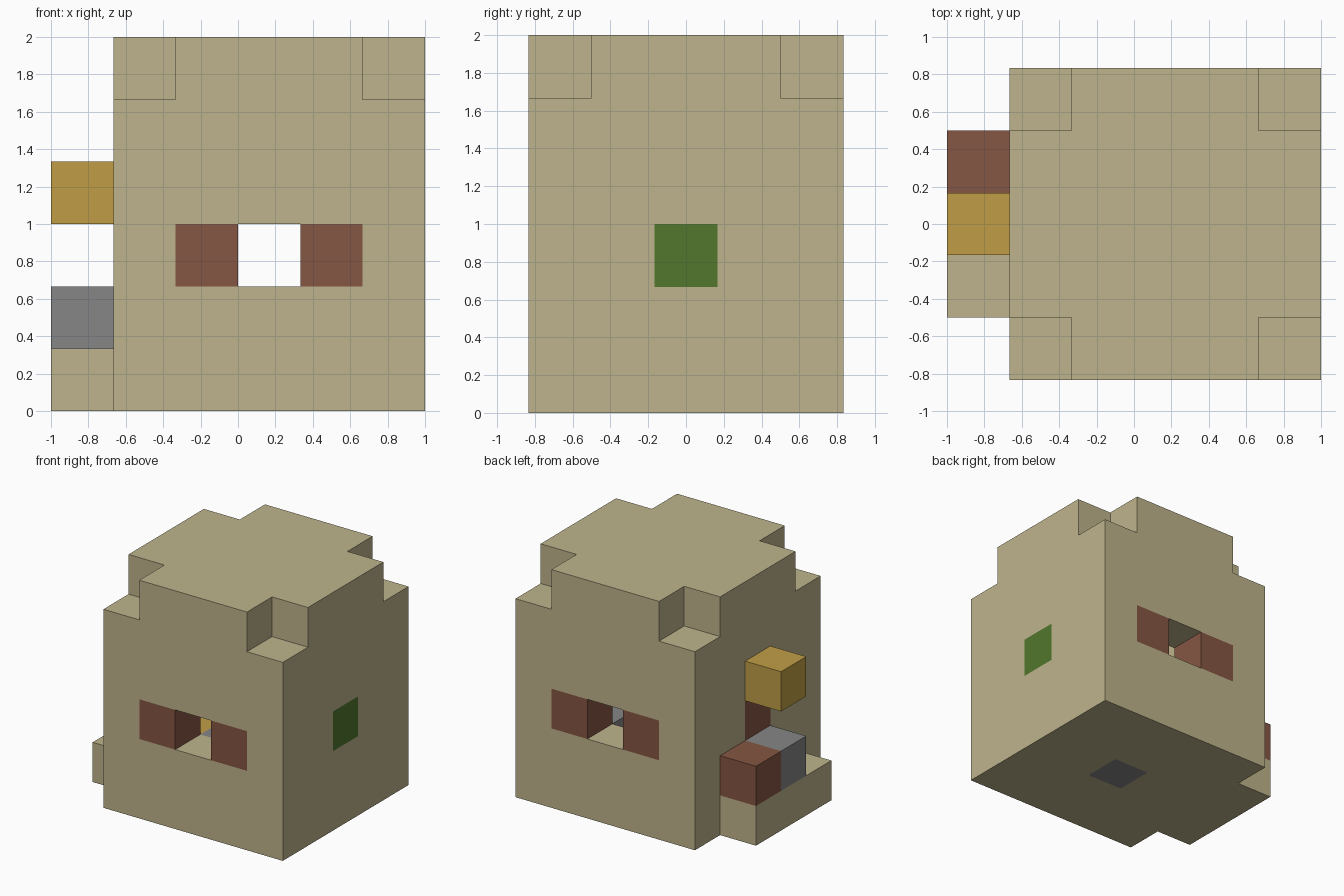
import bpy
import bmesh
from mathutils import Vector

cube = bpy.data.objects.get("Cube")
if cube:
    bpy.data.objects.remove(cube, do_unlink=True)

UNIT = 1 / 3                       # block size
ORIGIN = Vector((-1, -2.5 * UNIT, 0))


def linear(c):
    c /= 255
    return c / 12.92 if c <= 0.04045 else ((c + 0.055) / 1.055) ** 2.4


def material(name, *rgb):
    m = bpy.data.materials.new(name)
    m.use_nodes = True
    color = [linear(c) for c in rgb] + [1]
    m.diffuse_color = color
    bsdf = m.node_tree.nodes["Principled BSDF"]
    bsdf.inputs["Base Color"].default_value = color
    bsdf.inputs["Roughness"].default_value = 0.9
    return m


MATS = {
    "sand": material("sandstone", 190, 180, 140),
    "wood": material("brown_wood", 133, 86, 66),
    "gold": material("golden_wood", 192, 158, 70),
    "stone": material("grey_stone", 134, 134, 134),
    "green": material("leaf_green", 83, 119, 45),
}
NAMES = list(MATS)


def blocks(xs, ys, zs, color):
    return {(x, y, z): color for x in xs for y in ys for z in zs}


# Hollow house: solid block, room carved out, roof corners notched
house = blocks(range(1, 6), range(5), range(6), "sand")
for cell in blocks(range(2, 5), range(1, 4), range(1, 5), ""):
    del house[cell]
for cell in blocks((1, 5), (0, 4), (5,), ""):
    del house[cell]

# Windows front and back: opening between two wooden shutters
for y in (0, 4):
    del house[(3, y, 2)]
    house.update(blocks((2, 4), (y,), (2,), "wood"))

# Door, side panel and floor stone
house.update(blocks((1,), (2,), (1, 2), "wood"))
house[(5, 2, 2)] = "green"
house[(3, 2, 0)] = "stone"

parts = {
    "house": house,
    "porch": blocks((0,), (1, 2, 3), (0,), "sand"),
    "door_step": {(0, 2, 1): "stone"},
    "porch_crate": {(0, 3, 1): "wood"},
    "door_canopy": {(0, 2, 3): "gold"},
    "room_table": {(2, 1, 1): "gold"},
    "room_stove": {(3, 1, 1): "stone"},
    "room_bench": {(4, 3, 1): "stone"},
}
solid = {cell for part in parts.values() for cell in part}


def build(name, cells):
    """Make a block part, keeping only faces that touch open air."""
    bm = bmesh.new()
    for cell, color in cells.items():
        for axis in range(3):
            for side in (-1, 1):
                step = Vector((0, 0, 0))
                step[axis] = side
                if tuple(int(c + s) for c, s in zip(cell, step)) in solid:
                    continue
                u, v = Vector((0, 0, 0)), Vector((0, 0, 0))
                u[(axis + 1) % 3] = 0.5
                v[(axis + 2) % 3] = 0.5 * side
                mid = Vector(cell) + Vector((0.5, 0.5, 0.5)) + step / 2
                corners = (mid - u - v, mid + u - v, mid + u + v, mid - u + v)
                face = bm.faces.new([bm.verts.new(ORIGIN + p * UNIT) for p in corners])
                face.material_index = NAMES.index(color)
    bmesh.ops.remove_doubles(bm, verts=bm.verts, dist=0.001)
    mesh = bpy.data.meshes.new(name)
    bm.to_mesh(mesh)
    bm.free()
    for m in MATS.values():
        mesh.materials.append(m)
    bpy.context.collection.objects.link(bpy.data.objects.new(name, mesh))


for part_name, part_cells in parts.items():
    build(part_name, part_cells)
